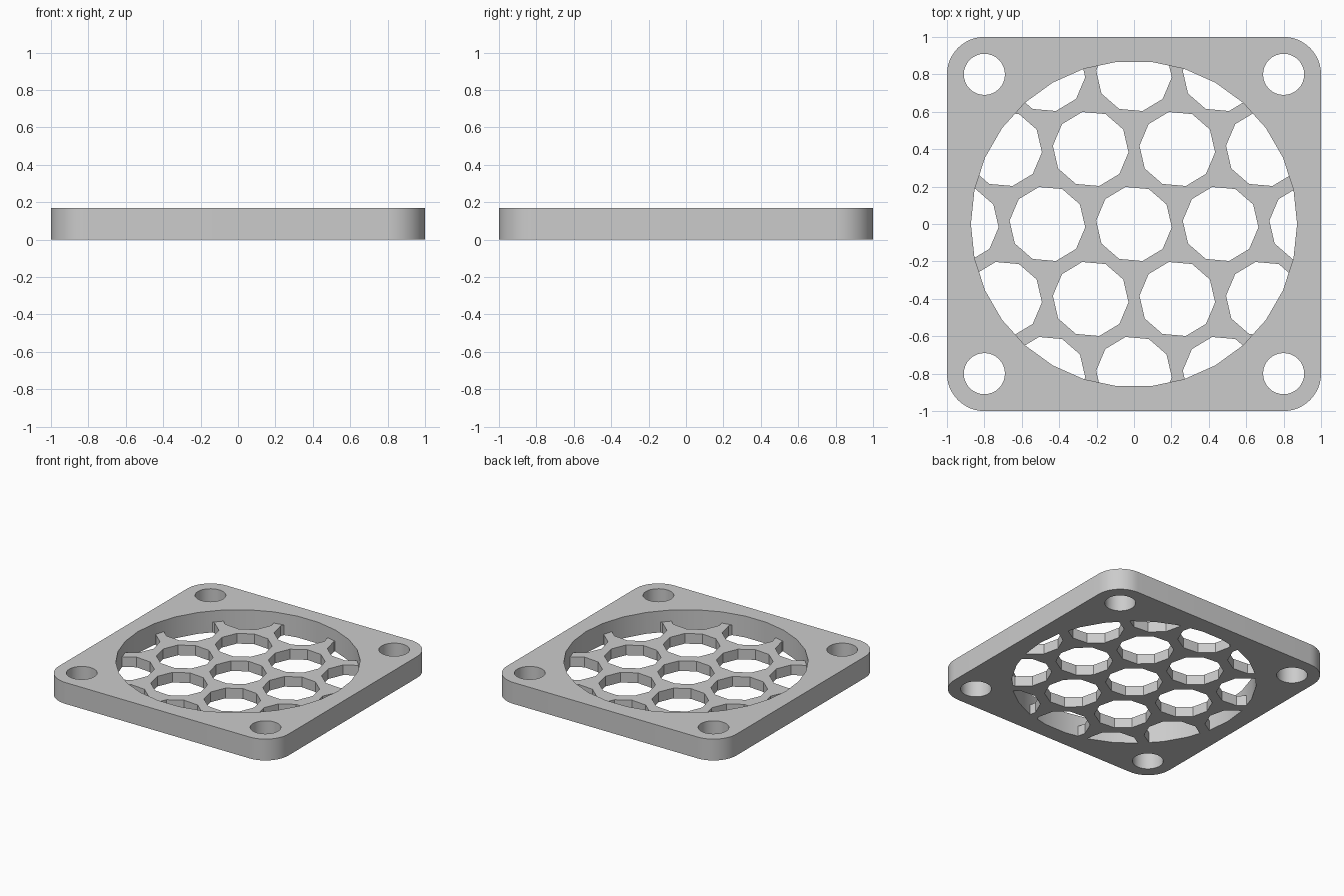
import bpy, bmesh
from math import sin, cos, pi, radians

HEIGHT = 0.168       # full frame height
GRILLE = 0.08        # grille plate thickness
BORE = 0.872         # central opening radius
PITCH = 0.463        # spacing of the honeycomb openings
CORNER = 0.2         # outer corner radius
SCREW = 0.8          # screw hole offset

cube = bpy.data.objects.get("Cube")
if cube:
    bpy.data.objects.remove(cube, do_unlink=True)

grey = bpy.data.materials.new("plain grey")
grey.use_nodes = True
colour = (0.6, 0.6, 0.6, 1)
grey.diffuse_color = colour
bsdf = next(n for n in grey.node_tree.nodes if n.type == 'BSDF_PRINCIPLED')
bsdf.inputs["Base Color"].default_value = colour


def ring(x, y, radius, sides, turn=0.0):
    return [(x + radius * cos(turn + 2 * pi * i / sides),
             y + radius * sin(turn + 2 * pi * i / sides)) for i in range(sides)]


def prisms(name, outlines, z0, z1):
    """One object made of upright prisms, one for each outline."""
    bm = bmesh.new()
    for outline in outlines:
        low = [bm.verts.new((x, y, z0)) for x, y in outline]
        high = [bm.verts.new((x, y, z1)) for x, y in outline]
        bm.faces.new(low[::-1])
        bm.faces.new(high)
        for i in range(len(low)):
            j = (i + 1) % len(low)
            bm.faces.new((low[i], low[j], high[j], high[i]))
    mesh = bpy.data.meshes.new(name)
    bm.to_mesh(mesh)
    bm.free()
    mesh.materials.append(grey)
    obj = bpy.data.objects.new(name, mesh)
    bpy.context.collection.objects.link(obj)
    return obj


def cut(obj, outlines):
    """Cut the outlines right through the object, then shade it."""
    cutter = prisms(obj.name + "_cutter", outlines, -0.1, HEIGHT + 0.1)
    cutter.hide_render = True
    mod = obj.modifiers.new("openings", 'BOOLEAN')
    mod.operation = 'DIFFERENCE'
    mod.solver = 'EXACT'
    mod.object = cutter
    bpy.ops.object.select_all(action='DESELECT')
    bpy.context.view_layer.objects.active = obj
    obj.select_set(True)
    bpy.ops.object.modifier_apply(modifier=mod.name)
    bpy.data.objects.remove(cutter, do_unlink=True)
    bpy.ops.object.shade_smooth_by_angle(angle=radians(30))


# Square frame with rounded corners, screw holes and a round bore
outline = []
for k, (sx, sy) in enumerate([(1, 1), (-1, 1), (-1, -1), (1, -1)]):
    for i in range(13):
        a = (k + i / 12) * pi / 2
        outline.append((sx * (1 - CORNER) + CORNER * cos(a),
                        sy * (1 - CORNER) + CORNER * sin(a)))
bore = ring(0, 0, BORE, 30)
screws = [ring(x, y, 0.11, 32) for x in (-SCREW, SCREW) for y in (-SCREW, SCREW)]
frame = prisms("frame", [outline], 0, HEIGHT)
cut(frame, screws + [bore])

# Thin grille plate with staggered ten-sided openings
openings = []
for row in range(-2, 3):
    y = row * PITCH * sin(pi / 3)
    for col in range(-3, 4):
        x = (col + 0.5 * (row % 2)) * PITCH
        if x * x + y * y < 1:
            openings.append(ring(x, y, 0.203, 10, radians(-5)))
grille = prisms("grille", [bore], 0, GRILLE)
cut(grille, openings)
